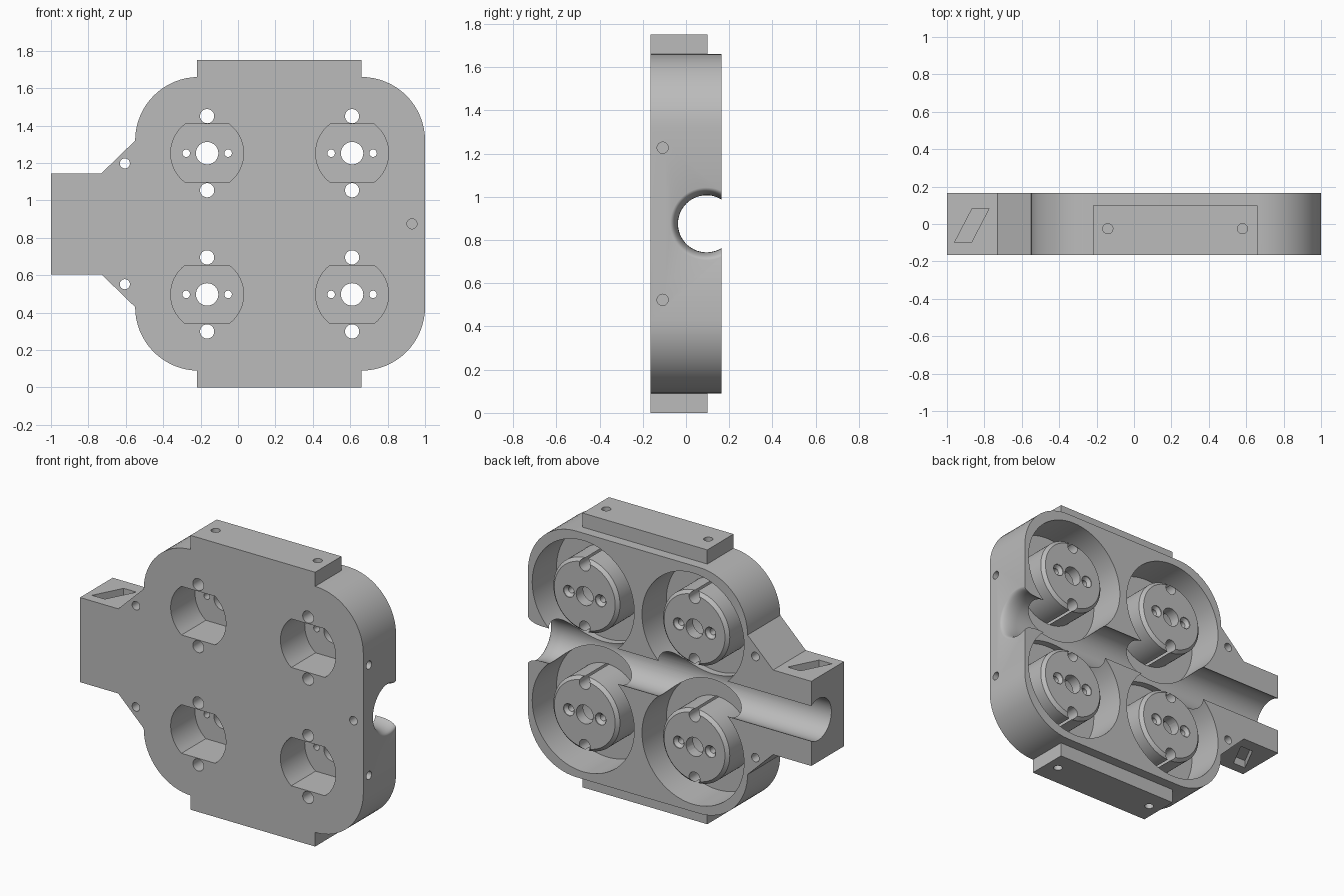
import bpy, bmesh, math
from mathutils import Matrix, Vector

cube = bpy.data.objects.get("Cube")
if cube:
    bpy.data.objects.remove(cube, do_unlink=True)

grey = bpy.data.materials.new("light_grey")
grey.use_nodes = True
color = (0.5, 0.5, 0.5, 1)
grey.diffuse_color = color
grey.node_tree.nodes["Principled BSDF"].inputs["Base Color"].default_value = color

FRONT, BACK, MID = -0.165, 0.165, 0.875
AXES = {"x": Matrix.Rotation(math.pi / 2, 4, "Y"),
        "y": Matrix.Rotation(-math.pi / 2, 4, "X"),
        "z": Matrix.Identity(4)}


def finish(bm, name):
    bmesh.ops.remove_doubles(bm, verts=bm.verts, dist=1e-5)
    bmesh.ops.recalc_face_normals(bm, faces=bm.faces)
    mesh = bpy.data.meshes.new(name)
    bm.to_mesh(mesh)
    bm.free()
    obj = bpy.data.objects.new(name, mesh)
    bpy.context.collection.objects.link(obj)
    mesh.materials.append(grey)
    return obj


def prism(name, points, direction):
    """Extrude a closed outline along a direction."""
    bm = bmesh.new()
    face = bm.faces.new([bm.verts.new(p) for p in points])
    new = bmesh.ops.extrude_face_region(bm, geom=[face])["geom"]
    bmesh.ops.translate(bm, vec=Vector(direction),
                        verts=[v for v in new if isinstance(v, bmesh.types.BMVert)])
    return finish(bm, name)


def lathe(name, profile, axis, loc, steps=64):
    """Revolve a closed (radius, distance) profile around an axis."""
    bm = bmesh.new()
    verts = [bm.verts.new((r, 0, h)) for r, h in profile]
    edges = [bm.edges.new((a, b)) for a, b in zip(verts, verts[1:] + verts[:1])]
    bmesh.ops.spin(bm, geom=verts + edges, cent=(0, 0, 0), axis=(0, 0, 1),
                   angle=math.tau, steps=steps, use_merge=True)
    bmesh.ops.remove_doubles(bm, verts=bm.verts, dist=1e-5)
    loose = [e for e in bm.edges if not e.link_faces]
    bmesh.ops.delete(bm, geom=loose, context="EDGES")
    bmesh.ops.transform(bm, matrix=Matrix.Translation(loc) @ AXES[axis], verts=bm.verts)
    return finish(bm, name)


def hole(name, radius, start, end, axis, loc):
    return lathe(name, [(0, start), (radius, start), (radius, end), (0, end)], axis, loc, 32)


def arc(cx, cz, radius, start, end, steps=16):
    return [(cx + radius * math.cos(math.radians(start + (end - start) * i / steps)),
             cz + radius * math.sin(math.radians(start + (end - start) * i / steps)))
            for i in range(steps + 1)]


def combine(target, tool, operation):
    mod = target.modifiers.new("join", "BOOLEAN")
    mod.operation, mod.solver, mod.object = operation, "EXACT", tool
    bpy.context.view_layer.update()
    result = bpy.data.meshes.new_from_object(
        target.evaluated_get(bpy.context.evaluated_depsgraph_get()))
    target.modifiers.clear()
    target.data = result
    bpy.data.objects.remove(tool, do_unlink=True)


# Rounded housing with the tapered arm
R = 0.34
outline = (arc(1 - R, 0.09 + R, R, -90, 0) + arc(1 - R, 1.66 - R, R, 0, 90)
           + arc(-0.55 + R, 1.66 - R, R, 90, 180)
           + [(-0.73, 1.145), (-1, 1.145), (-1, 0.605), (-0.73, 0.605)]
           + arc(-0.55 + R, 0.09 + R, R, 180, 270))
housing = prism("housing", [(x, FRONT, z) for x, z in outline], (0, BACK - FRONT, 0))

# Mounting tabs at top and bottom
tabs = prism("tabs", [(-0.22, FRONT, 0), (0.66, FRONT, 0),
                      (0.66, FRONT, 1.75), (-0.22, FRONT, 1.75)], (0, 0.265, 0))
combine(housing, tabs, "UNION")

cutters = []

# Round pockets, each leaving a chamfered boss with a flat-sided socket in front
pocket = [(0.235, -0.08), (0.36, -0.08), (0.36, 0.2), (0, 0.2), (0, 0.15),
          (0.215, 0.15), (0.235, 0.13)]
flat = math.degrees(math.asin(0.155 / 0.195))
for x in (-0.165, 0.61):
    for z in (0.4975, 1.2525):
        cutters.append(lathe("pocket", pocket, "y", (x, 0, z), 96))
        socket = arc(x, z, 0.195, -flat, flat) + arc(x, z, 0.195, 180 - flat, 180 + flat)
        cutters.append(prism("socket", [(px, -0.2, pz) for px, pz in socket], (0, 0.28, 0)))
        cutters.append(hole("shaft_hole", 0.06, 0, 0.2, "y", (x, 0, z)))
        for s in (-1, 1):
            cutters.append(hole("bolt_groove", 0.038, -0.2, 0.2, "y", (x, 0, z + s * 0.198)))
            screw = [(0, 0), (0.02, 0), (0.02, 0.125), (0.038, 0.145), (0.038, 0.2), (0, 0.2)]
            cutters.append(lathe("screw_hole", screw, "y", (x + s * 0.112, 0, z), 32))

# Cable channel along the back, flared at its far end
flare = [(0.168 - 0.036 * math.cos(t), 0.9 + 0.1 * math.sin(t))
         for t in (math.pi / 2 * i / 8 for i in range(9))]
channel = [(0, -1.1), (0.132, -1.1)] + flare + [(0.168, 1.1), (0, 1.1)]
cutters.append(lathe("channel", channel, "x", (0, 0.095, MID), 96))

# Small fixing holes, mirrored above and below the channel
cutters.append(hole("front_hole", 0.027, -0.2, -0.1, "y", (0.93, 0, MID)))
for s in (-1, 1):
    cutters.append(hole("arm_hole", 0.027, -0.2, 0.2, "y", (-0.605, 0, MID + s * 0.323)))
    cutters.append(hole("side_hole", 0.026, 0.88, 1.1, "x", (0, -0.108, MID + s * 0.352)))
    for x in (-0.14, 0.58):
        cutters.append(hole("tab_hole", 0.027, s * 0.775, s * 0.95, "z", (x, -0.025, MID)))
    slot = [(-0.96, -0.1), (-0.87, -0.1), (-0.775, 0.083), (-0.865, 0.083)]
    cutters.append(prism("slot", [(x, y, MID + s * 0.22) for x, y in slot], (0, 0, s * 0.1)))

for cutter in cutters:
    combine(housing, cutter, "DIFFERENCE")

# Smooth curved walls, crisp edges
bpy.ops.object.select_all(action="DESELECT")
housing.select_set(True)
bpy.context.view_layer.objects.active = housing
bpy.ops.object.shade_smooth_by_angle(angle=math.radians(30))
